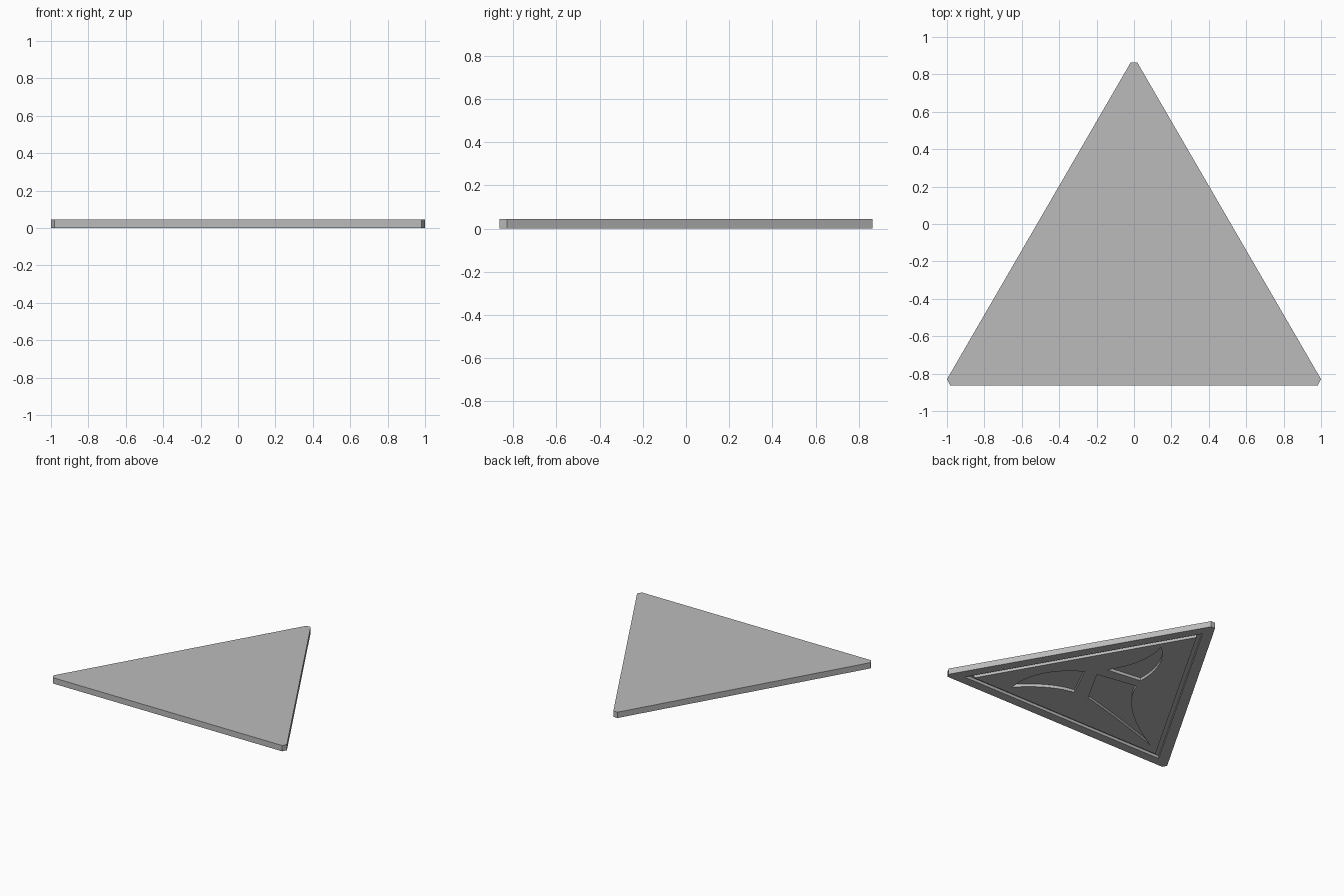
import bpy, bmesh, math
from mathutils import Vector

if "Cube" in bpy.data.objects:
    bpy.data.objects.remove(bpy.data.objects["Cube"], do_unlink=True)

THICK = 0.045
DEPTH = 0.022
CENTRE = Vector((0, -0.277))

grey = bpy.data.materials.new("plain grey")
grey.use_nodes = True
colour = (0.5, 0.5, 0.5, 1)
grey.diffuse_color = colour
grey.node_tree.nodes["Principled BSDF"].inputs["Base Color"].default_value = colour


def finish(name, bm):
    bmesh.ops.recalc_face_normals(bm, faces=bm.faces)
    mesh = bpy.data.meshes.new(name)
    bm.to_mesh(mesh)
    bm.free()
    mesh.materials.append(grey)
    obj = bpy.data.objects.new(name, mesh)
    bpy.context.collection.objects.link(obj)
    return obj


def prism(name, outline, low, high):
    """Extrude a closed outline upwards."""
    bm = bmesh.new()
    face = bm.faces.new([bm.verts.new((p[0], p[1], low)) for p in outline])
    top = bmesh.ops.extrude_face_region(bm, geom=[face])["geom"]
    verts = [g for g in top if isinstance(g, bmesh.types.BMVert)]
    bmesh.ops.translate(bm, verts=verts, vec=(0, 0, high - low))
    return finish(name, bm)


def triangle(inradius):
    """Equilateral triangle about the plate centre, apex to the back."""
    angles = [math.radians(90 + 120 * i) for i in range(3)]
    return [CENTRE + 2 * inradius * Vector((math.cos(a), math.sin(a))) for a in angles]


def ring(name, outer, inner, low, high):
    """Triangular frame."""
    bm = bmesh.new()
    loops = [[bm.verts.new((p.x, p.y, z)) for p in triangle(r)]
             for r, z in ((outer, low), (outer, high), (inner, high), (inner, low))]
    for k in range(4):
        a, b = loops[k], loops[(k + 1) % 4]
        for i in range(3):
            j = (i + 1) % 3
            bm.faces.new((a[i], a[j], b[j], b[i]))
    return finish(name, bm)


def arc(start, middle, end, steps=12):
    """Smooth curve through three points, without its last point."""
    s, m, e = Vector(start), Vector(middle), Vector(end)
    c = 2 * m - (s + e) / 2
    return [s * (1 - t) ** 2 + c * 2 * t * (1 - t) + e * t * t
            for t in (i / steps for i in range(steps))]


def blade(first, bend_out, tip, bend_back, last):
    return arc(first, bend_out, tip) + arc(tip, bend_back, last) + [Vector(last)]


# Plate with clipped corners
half = [(0.982, -0.863), (1.0, -0.83), (0.018, 0.863)]
plate = prism("triangular_plate", half + [(-x, y) for x, y in reversed(half)], 0, THICK)

# Underside recesses: border groove and three curved blades
cutters = [ring("border_groove", 0.513, 0.48, -0.02, DEPTH)]
blades = {
    "back_recess": blade((-0.09, -0.035), (-0.047, 0.215), (0.1, 0.415),
                         (0.09, 0.16), (0.19, -0.07)),
    "right_recess": blade((-0.118, -0.112), (-0.32, -0.4), (-0.723, -0.685),
                          (-0.3, -0.55), (0.035, -0.46)) + [Vector((0.2, -0.166))],
    "left_recess": blade((0.292, -0.19), (0.5, -0.4), (0.545, -0.686),
                         (0.355, -0.53), (0.16, -0.46)),
}
cutters += [prism(n, pts, -0.02, DEPTH) for n, pts in blades.items()]

bpy.context.view_layer.objects.active = plate
for cutter in cutters:
    cutter.hide_render = True
    mod = plate.modifiers.new(cutter.name, "BOOLEAN")
    mod.operation = "DIFFERENCE"
    mod.solver = "EXACT"
    mod.object = cutter
    bpy.ops.object.modifier_apply(modifier=mod.name)
    bpy.data.objects.remove(cutter, do_unlink=True)
